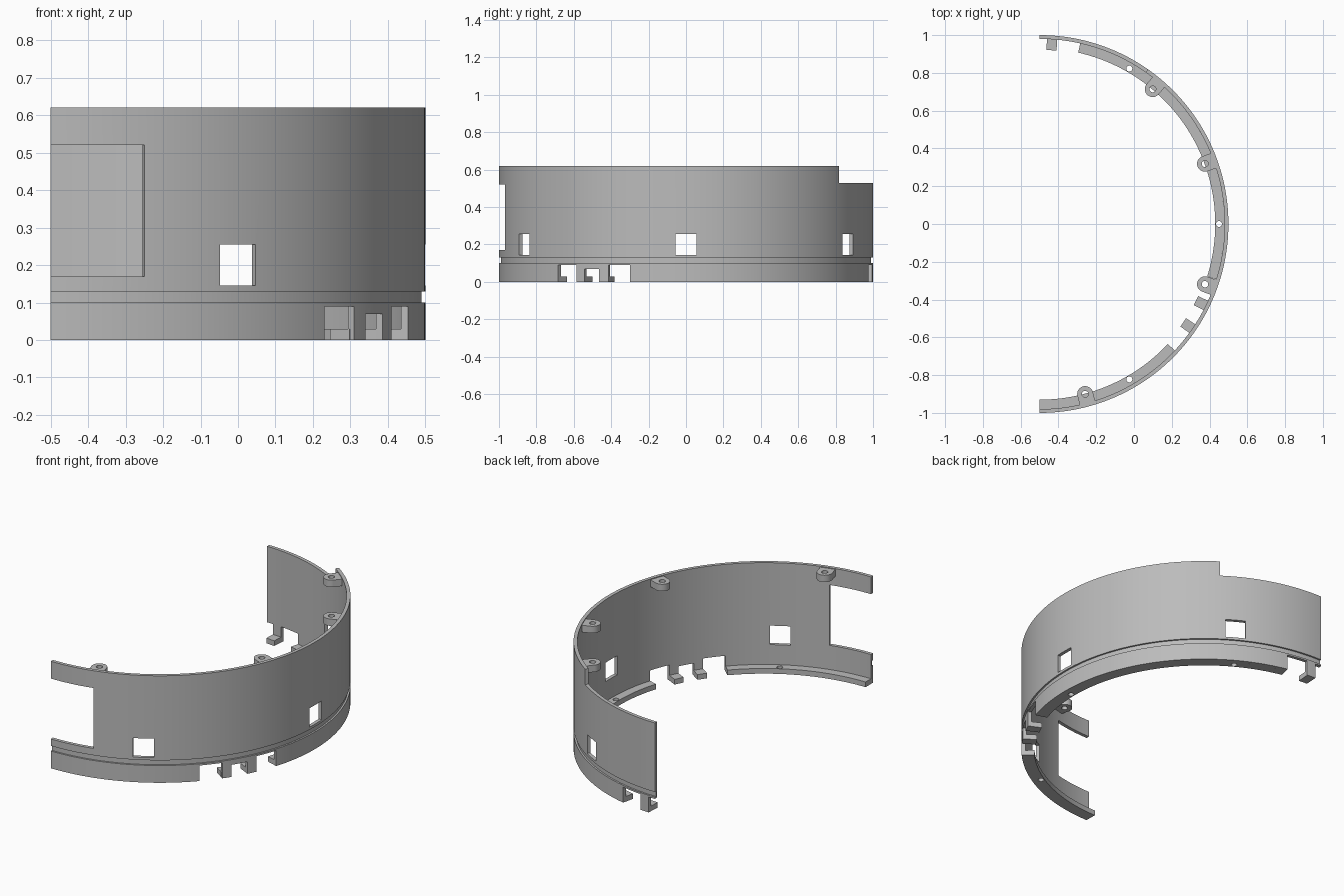
import bpy, bmesh
from math import radians, cos, sin, ceil
from mathutils import Matrix, Vector

if "Cube" in bpy.data.objects:
    bpy.data.objects.remove(bpy.data.objects["Cube"], do_unlink=True)

AXIS = Vector((-0.5, 0, 0))          # axis of the half ring
grey = bpy.data.materials.new("plain grey")
grey.use_nodes = True
grey.diffuse_color = (0.5, 0.5, 0.5, 1)
grey.node_tree.nodes["Principled BSDF"].inputs["Base Color"].default_value = (0.5, 0.5, 0.5, 1)


def finish(bm, name, helper=False):
    bmesh.ops.recalc_face_normals(bm, faces=bm.faces)
    mesh = bpy.data.meshes.new(name)
    bm.to_mesh(mesh)
    bm.free()
    mesh.materials.append(grey)
    ob = bpy.data.objects.new(name, mesh)
    bpy.context.collection.objects.link(ob)
    ob.hide_render = helper
    return ob


def sweep(name, profile, a0, a1, helper=False):
    """Sweep a closed (radius, height) profile between two angles in degrees."""
    bm = bmesh.new()
    steps = max(2, ceil(abs(a1 - a0) / 1.5))
    rings = []
    for i in range(steps + 1):
        a = radians(a0 + (a1 - a0) * i / steps)
        rings.append([bm.verts.new(AXIS + Vector((r * cos(a), r * sin(a), z))) for r, z in profile])
    for p, q in zip(rings, rings[1:]):
        for j in range(len(profile)):
            k = (j + 1) % len(profile)
            bm.faces.new((p[j], p[k], q[k], q[j]))
    bm.faces.new(rings[0])
    bm.faces.new(rings[-1])
    return finish(bm, name, helper)


def rect(r0, r1, z0, z1):
    return [(r0, z0), (r1, z0), (r1, z1), (r0, z1)]


def box(name, angle, r0, r1, width, z0, z1, helper=False):
    """Box pointing outward from the ring axis."""
    bm = bmesh.new()
    m = (Matrix.Translation(AXIS) @ Matrix.Rotation(radians(angle), 4, 'Z')
         @ Matrix.Translation(((r0 + r1) / 2, 0, (z0 + z1) / 2))
         @ Matrix.Diagonal((r1 - r0, width, z1 - z0, 1)))
    bmesh.ops.create_cube(bm, size=1, matrix=m)
    return finish(bm, name, helper)


def cylinder(name, angle, r, radius, z0, z1, helper=False):
    bm = bmesh.new()
    a = radians(angle)
    m = Matrix.Translation(AXIS + Vector((r * cos(a), r * sin(a), (z0 + z1) / 2)))
    bmesh.ops.create_cone(bm, cap_ends=True, segments=32, radius1=radius, radius2=radius,
                          depth=z1 - z0, matrix=m)
    return finish(bm, name, helper)


def boolean(ob, other, operation='DIFFERENCE'):
    """Apply a boolean and discard the helper."""
    mod = ob.modifiers.new("cut", 'BOOLEAN')
    mod.operation, mod.solver, mod.object = operation, 'EXACT', other
    bpy.context.view_layer.objects.active = ob
    bpy.ops.object.modifier_apply(modifier=mod.name)
    bpy.data.objects.remove(other, do_unlink=True)


# Curved wall with a shallow groove around the outside
wall = sweep("curved_wall", [(0.98, 0), (1, 0), (1, 0.1), (0.99, 0.1), (0.99, 0.13),
                             (1, 0.13), (1, 0.62), (0.98, 0.62)], -90, 90)

# Square windows
for angle in (-60, 0, 60):
    boolean(wall, box("window_cutter", angle, 0.9, 1.1, 0.11, 0.145, 0.255, True))

# Open side slot, lowered rear rim and the notches in the bottom edge
for a0, a1, z0, z1 in ((-95, -75.5, 0.17, 0.52), (55, 95, 0.53, 0.7),
                       (-43.1, -35.9, -0.1, 0.09), (-32.9, -27.7, -0.1, 0.07),
                       (-24.5, -17.4, -0.1, 0.09), (77.3, 84.5, -0.1, 0.09),
                       (87.7, 95, -0.1, 0.09)):
    boolean(wall, sweep("notch_cutter", rect(0.9, 1.1, z0, z1), a0, a1, True))

# Inner ledge in two runs, with screw holes
ledges = [sweep("front_ledge", rect(0.93, 0.98, 0, 0.03), -90, -43.1),
          sweep("rear_ledge", rect(0.93, 0.98, 0, 0.03), -17.4, 77.3)]
for ledge, angles in zip(ledges, ((-60,), (0, 60))):
    for angle in angles:
        boolean(ledge, cylinder("ledge_hole_cutter", angle, 0.95, 0.016, -0.1, 0.1, True))

# Hook feet below the posts between the notches
feet = [box("hook_foot", angle, 0.922, 0.985, 0.054, 0, 0.03) for angle in (-34.4, -26.1, 86.1)]

# Screw bosses under the top rim
bosses = []
for angle in (-75, -20, 20, 50):
    boss = cylinder("screw_boss", angle, 0.932, 0.042, 0.575, 0.615)
    boolean(boss, box("boss_arm", angle, 0.932, 0.985, 0.084, 0.575, 0.615, True), 'UNION')
    boolean(boss, cylinder("boss_hole_cutter", angle, 0.932, 0.017, 0.5, 0.7, True))
    bosses.append(boss)

# Smooth the curved surfaces and keep the edges sharp
bpy.ops.object.select_all(action='DESELECT')
for ob in [wall] + ledges + feet + bosses:
    ob.select_set(True)
bpy.context.view_layer.objects.active = wall
bpy.ops.object.shade_smooth_by_angle(angle=radians(30))
